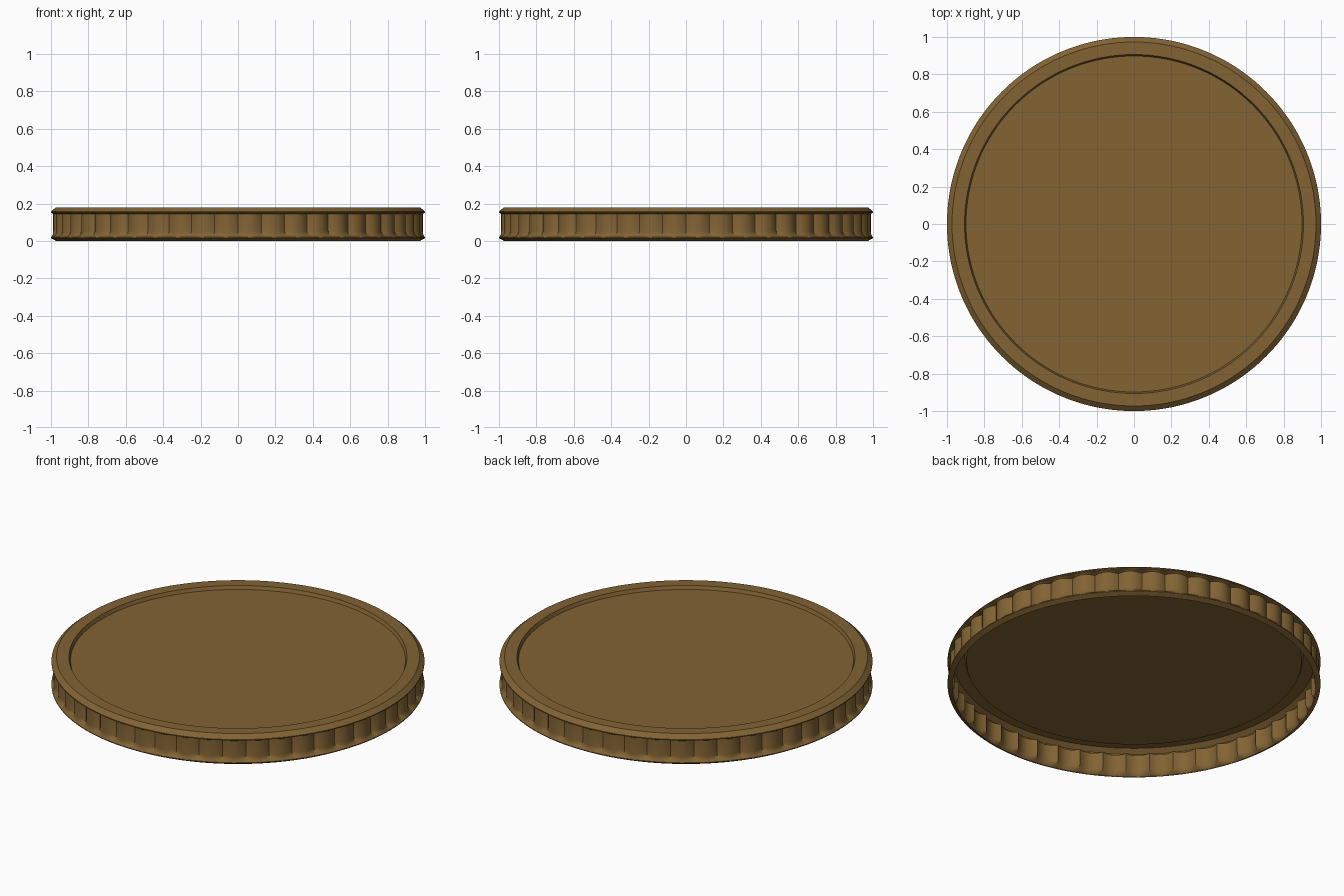
import bpy
import bmesh
import math

cube = bpy.data.objects.get("Cube")
if cube:
    bpy.data.objects.remove(cube, do_unlink=True)

bronze = bpy.data.materials.new("old_bronze")
bronze.use_nodes = True
colour = (0.223, 0.125, 0.034, 1)
bronze.diffuse_color = colour
bronze.node_tree.nodes["Principled BSDF"].inputs["Base Color"].default_value = colour

FLUTES = 48       # rounded ribs around the edge
STEPS = 8         # segments in each rib
SEGMENTS = FLUTES * STEPS

# Outline from the recessed face down to the open base: radius, height, rib depth
PROFILE = [
    (0.898, 0.160, 0),       # recessed face
    (0.906, 0.180, 0),       # inner edge of the raised border
    (0.973, 0.180, 0),       # outer edge of the raised border
    (1.000, 0.157, 0),       # top bevel
    (1.000, 0.151, 0),
    (0.990, 0.144, 0.025),   # ribbed wall
    (0.990, 0.052, 0.025),
    (0.991, 0.040, 0.021),   # ribs fade out into the bottom lip
    (0.994, 0.029, 0.011),
    (1.000, 0.020, 0),
    (1.000, 0.015, 0),
    (0.973, 0.000, 0),       # bottom bevel, open underneath
]


def ring(bm, radius, height, depth):
    verts = []
    for i in range(SEGMENTS):
        angle = 2 * math.pi * i / SEGMENTS
        u = 2 * (i % STEPS) / STEPS - 1
        r = radius - depth * u * u
        verts.append(bm.verts.new((r * math.cos(angle), r * math.sin(angle), height)))
    return verts


bm = bmesh.new()
rings = [ring(bm, *row) for row in PROFILE]
bm.faces.new(rings[0])
for upper, lower in zip(rings, rings[1:]):
    for i in range(SEGMENTS):
        j = (i + 1) % SEGMENTS
        bm.faces.new((upper[i], lower[i], lower[j], upper[j]))

mesh = bpy.data.meshes.new("ribbed_cap")
bm.to_mesh(mesh)
bm.free()
mesh.materials.append(bronze)
cap = bpy.data.objects.new("ribbed_cap", mesh)
bpy.context.collection.objects.link(cap)

# Soft ribs, crisp bevels
bpy.ops.object.select_all(action="DESELECT")
cap.select_set(True)
bpy.context.view_layer.objects.active = cap
bpy.ops.object.shade_smooth_by_angle(angle=math.radians(25))
